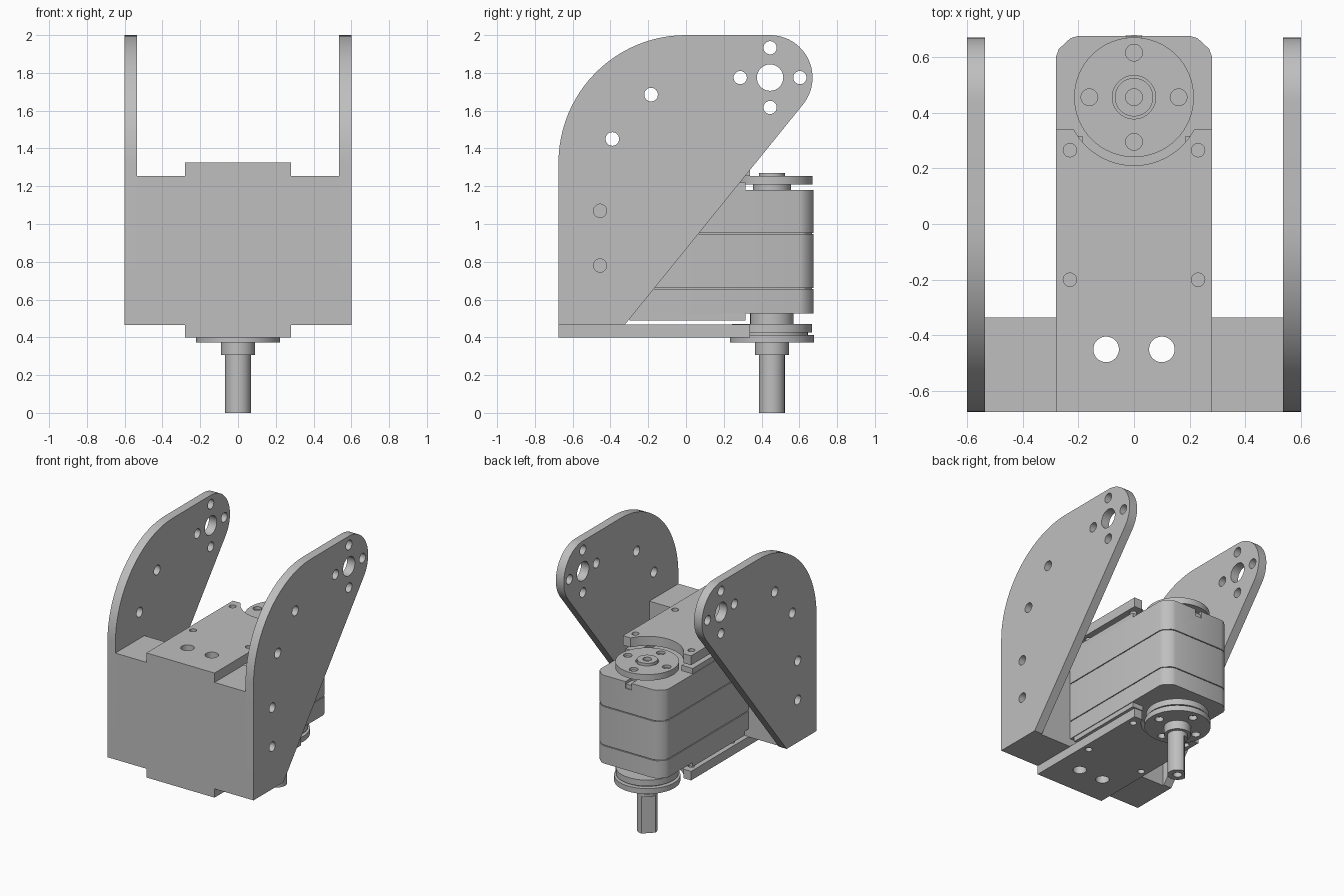
import bpy, bmesh
from math import pi, sin, cos, radians

if "Cube" in bpy.data.objects:
    bpy.data.objects.remove(bpy.data.objects["Cube"], do_unlink=True)

GREY = (0.52, 0.52, 0.52, 1)
mat = bpy.data.materials.new("plain_grey")
mat.use_nodes = True
mat.diffuse_color = GREY
mat.node_tree.nodes["Principled BSDF"].inputs["Base Color"].default_value = GREY
mat.node_tree.nodes["Principled BSDF"].inputs["Roughness"].default_value = 0.6


def arc(cx, cy, r, a0, a1, n=24):
    return [(cx + r * cos(radians(a0 + (a1 - a0) * i / n)),
             cy + r * sin(radians(a0 + (a1 - a0) * i / n))) for i in range(n + 1)]


def prism(name, pts, axis, lo, hi):
    """Extrude a closed profile along x (points are y, z) or z (points are x, y)."""
    bm = bmesh.new()
    put = (lambda a, b, t: (t, a, b)) if axis == "x" else (lambda a, b, t: (a, b, t))
    rings = [[bm.verts.new(put(a, b, t)) for a, b in pts] for t in (lo, hi)]
    bm.faces.new(rings[0])
    bm.faces.new(rings[1])
    n = len(pts)
    for i in range(n):
        j = (i + 1) % n
        bm.faces.new((rings[0][i], rings[0][j], rings[1][j], rings[1][i]))
    bmesh.ops.recalc_face_normals(bm, faces=bm.faces)
    mesh = bpy.data.meshes.new(name)
    bm.to_mesh(mesh)
    bm.free()
    mesh.materials.append(mat)
    obj = bpy.data.objects.new(name, mesh)
    bpy.context.collection.objects.link(obj)
    return obj


def rod(name, a, b, r, axis, lo, hi, n=48):
    return prism(name, arc(a, b, r, 0, 360 - 360 / n, n - 1), axis, lo, hi)


def box(name, x0, x1, y0, y1, z0, z1):
    return prism(name, [(x0, y0), (x1, y0), (x1, y1), (x0, y1)], "z", z0, z1)


def cut(obj, cutters):
    """Subtract each cutter in turn, then discard it."""
    for c in cutters:
        c.hide_render = True
        mod = obj.modifiers.new("cut", "BOOLEAN")
        mod.operation, mod.solver, mod.object = "DIFFERENCE", "EXACT", c
        bpy.ops.object.select_all(action="DESELECT")
        bpy.context.view_layer.objects.active = obj
        obj.select_set(True)
        bpy.ops.object.modifier_apply(modifier=mod.name)
        bpy.data.objects.remove(c, do_unlink=True)
    return obj


def holes(spots, axis, lo, hi):
    return [rod("cutter", a, b, r, axis, lo, hi, 32) for a, b, r in spots]


def around(a, b, dist, r):
    return [(a + dist * cos(k * pi / 2), b + dist * sin(k * pi / 2), r) for k in range(4)]


FRONT, AXLE = -0.675, 0.455
PIVOT = (0.445, 1.775)

# Side arms with pivot holes
profile = ([(FRONT, 0.465)] + arc(0.0, 1.325, 0.675, 180, 90)
           + arc(*PIVOT, 0.225, 90, -39) + [(-0.325, 0.465)])
blind = [(-0.455, 0.78, 0.035), (-0.455, 1.07, 0.035)]
arm_holes = ([(*PIVOT, 0.07), (-0.185, 1.685, 0.036), (-0.39, 1.45, 0.036)]
             + around(*PIVOT, 0.158, 0.035) + blind)
for side, s in (("left", 1), ("right", -1)):
    lo, hi = sorted((s * 0.535, s * 0.6))
    cut(prism(side + "_arm", profile, "x", lo, hi), holes(arm_holes, "x", lo - 0.1, hi + 0.1))

# Front block joining the arms
big = [(-0.1, -0.45, 0.046), (0.1, -0.45, 0.046)]
block = box("front_block", -0.535, 0.535, FRONT, -0.335, 0.465, 1.255)
cut(block, holes(big, "z", 0.2, 1.5) + holes(blind, "x", 0.4, 0.7) + holes(blind, "x", -0.7, -0.4))

# Upper and lower mounting plates with round cutouts
plate = ([(-0.28, FRONT), (0.28, FRONT), (0.28, 0.34)]
         + arc(0, AXLE, 0.245, -28, -152) + [(-0.28, 0.34)])
plate_holes = big + [(s * 0.23, y, 0.024) for s in (-1, 1) for y in (-0.2, 0.265)]
for name, lo, hi in (("upper_plate", 1.255, 1.325), ("lower_plate", 0.4, 0.467)):
    cut(prism(name, plate, "z", lo, hi), holes(plate_holes, "z", lo - 0.1, hi + 0.1))

# Motor case: three stacked sections with recessed seams


def case_outline(inset):
    right = [(0.28 - inset, -0.335), (0.28 - inset, 0.6), (0.27 - inset, 0.628),
             (0.228 - inset, 0.667 - inset), (0.2 - inset, 0.675 - inset)]
    return right + [(-x, y) for x, y in reversed(right)]


for name, lo, hi in (("lower", 0.525, 0.656), ("middle", 0.662, 0.947), ("upper", 0.953, 1.18)):
    section = prism("motor_case_" + name, case_outline(0), "z", lo, hi)
    if name == "upper":
        cut(section, [box("cutter", -0.025, 0.025, 0.6, 0.7, 1.13, 1.2)])
prism("motor_core", case_outline(0.008), "z", 0.54, 1.16)

# Mounting rails above and below the case
for side, s in (("left", 1), ("right", -1)):
    lo, hi = sorted((s * 0.185, s * 0.275))
    box(side + "_lower_rail", lo, hi, -0.3, 0.315, 0.49, 0.525)
    box(side + "_upper_rail", lo, hi, -0.3, 0.315, 1.18, 1.22)

# Upper horn
rod("upper_hub", 0, AXLE, 0.1, "z", 1.175, 1.215)
cut(rod("upper_horn", 0, AXLE, 0.215, "z", 1.21, 1.255, 64),
    holes(around(0, AXLE, 0.16, 0.03) + [(0, AXLE, 0.078)], "z", 1.235, 1.3))
cut(rod("upper_boss", 0, AXLE, 0.069, "z", 1.23, 1.27), holes([(0, AXLE, 0.03)], "z", 1.245, 1.3))

# Lower horn, flange and collar
rod("lower_hub", 0, AXLE, 0.115, "z", 0.465, 0.53)
rod("lower_horn", 0, AXLE, 0.212, "z", 0.425, 0.47, 64)
rod("horn_spacer", 0, AXLE, 0.19, "z", 0.405, 0.43)
cut(rod("drive_flange", 0, AXLE, 0.223, "z", 0.372, 0.412, 64),
    holes(around(0, AXLE, 0.16, 0.03), "z", 0.3, 0.405))
rod("shaft_collar", 0, AXLE, 0.09, "z", 0.307, 0.38)

# Output shaft with a flat and a centre bore
flat_shaft = arc(0, AXLE, 0.068, 180, 450, 36)
cut(prism("output_shaft", flat_shaft, "z", 0, 0.276), holes([(0, AXLE, 0.03)], "z", -0.1, 0.1))
rod("shaft_root", 0, AXLE, 0.068, "z", 0.276, 0.32)

# Smooth curved walls while keeping edges sharp
bpy.ops.object.select_all(action="DESELECT")
for obj in bpy.context.scene.objects:
    if obj.type == "MESH" and mat.name in obj.data.materials:
        obj.select_set(True)
        bpy.context.view_layer.objects.active = obj
bpy.ops.object.shade_smooth_by_angle(angle=radians(30))
